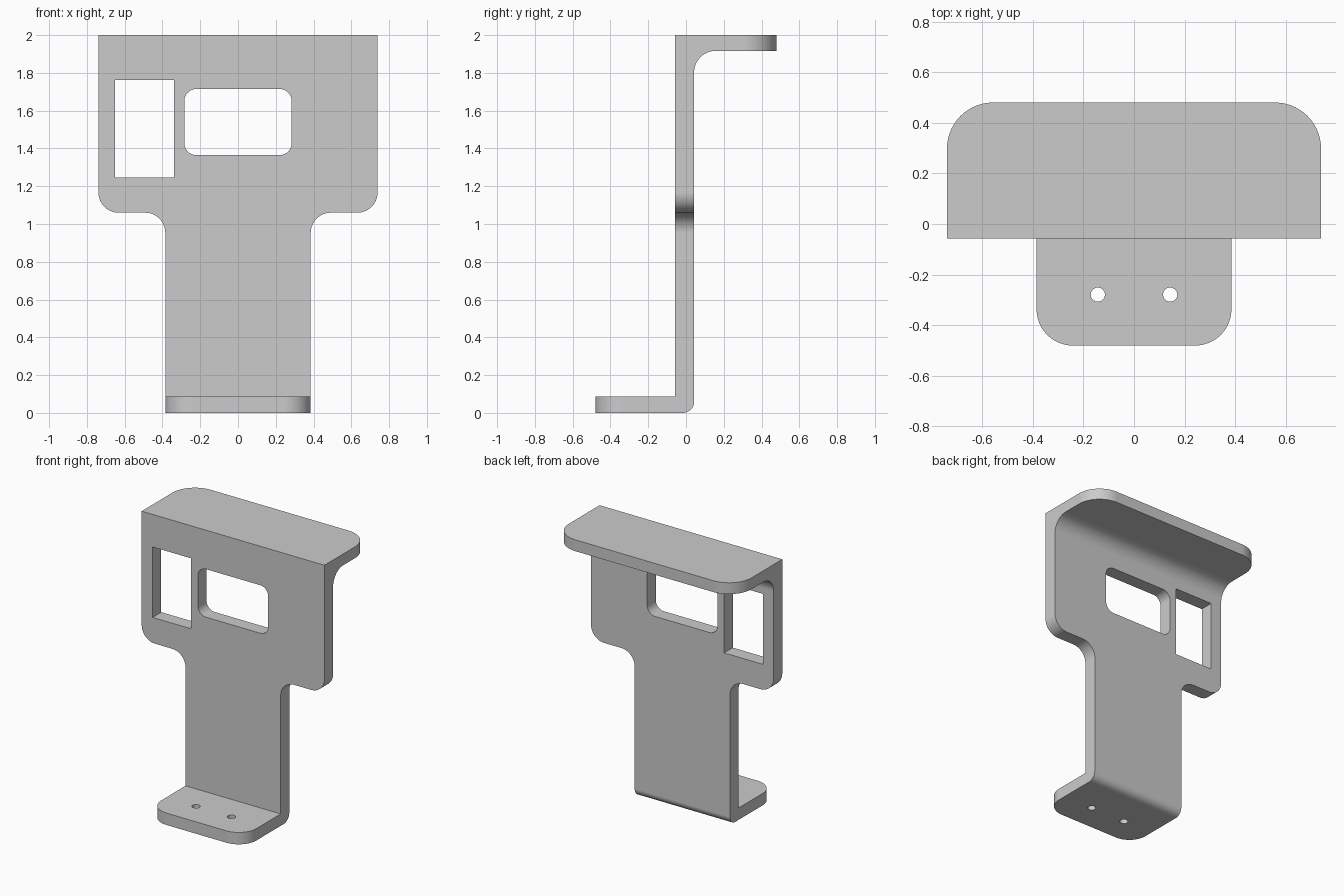
import bpy, bmesh
from math import cos, sin, pi, radians
from mathutils import Vector

cube = bpy.data.objects.get("Cube")
if cube:
    bpy.data.objects.remove(cube, do_unlink=True)

W, NECK, DEPTH = 0.739, 0.385, 0.48      # half widths and half depth
FRONT, BACK = -0.057, 0.043              # faces of the upright plate
SHELF_Z, FOOT_Z, STEP_Z = 1.917, 0.087, 1.06
FAR = 1.2


def rounded(corners, steps=14):
    """Outline from (u, v) or (u, v, radius) right-angled corners."""
    pts = []
    for i, c in enumerate(corners):
        p = Vector(c[:2])
        if len(c) == 2:
            new = [p]
        else:
            d1 = (Vector(corners[i - 1][:2]) - p).normalized()
            d2 = (Vector(corners[(i + 1) % len(corners)][:2]) - p).normalized()
            r = c[2]
            mid = p + r * (d1 + d2)
            angles = [k * pi / 2 / steps for k in range(steps + 1)]
            new = [mid - r * (d2 * cos(a) + d1 * sin(a)) for a in angles]
        for q in new:
            if not pts or (q - pts[-1]).length > 1e-5:
                pts.append(q)
    return pts


def prism(name, outline, axis, lo, hi):
    """Extrude an outline along the given axis."""
    place = {"x": lambda p, t: (t, p.x, p.y),
             "y": lambda p, t: (p.x, t, p.y),
             "z": lambda p, t: (p.x, p.y, t)}[axis]
    bm = bmesh.new()
    ends = [[bm.verts.new(place(p, t)) for p in outline] for t in (lo, hi)]
    for ring in ends:
        bm.faces.new(ring)
    n = len(outline)
    for i in range(n):
        j = (i + 1) % n
        bm.faces.new((ends[0][i], ends[0][j], ends[1][j], ends[1][i]))
    bmesh.ops.recalc_face_normals(bm, faces=bm.faces)
    mesh = bpy.data.meshes.new(name)
    bm.to_mesh(mesh)
    bm.free()
    obj = bpy.data.objects.new(name, mesh)
    bpy.context.collection.objects.link(obj)
    return obj


def combine(target, tool, operation):
    """Apply a boolean and discard the tool."""
    tool.hide_render = True
    mod = target.modifiers.new(operation, "BOOLEAN")
    mod.operation, mod.object, mod.solver = operation, tool, "EXACT"
    bpy.context.view_layer.objects.active = target
    bpy.ops.object.modifier_apply(modifier=mod.name)
    bpy.data.objects.remove(tool, do_unlink=True)


def box(x0, x1, z0, z1, *r):
    return rounded([(x0, z0, *r), (x1, z0, *r), (x1, z1, *r), (x0, z1, *r)])


# Bent side profile: foot, upright plate, shelf
side = rounded([(-DEPTH, 0), (BACK, 0, 0.06), (BACK, SHELF_Z, 0.115),
                (DEPTH, SHELF_Z), (DEPTH, 2), (FRONT, 2),
                (FRONT, FOOT_Z), (-DEPTH, FOOT_Z)])
bracket = prism("bracket", side, "x", -FAR, FAR)

# Front silhouette: wide head on a narrower neck
R = 0.107
right = [(NECK, -0.3), (NECK, STEP_Z, R), (W, STEP_Z, R), (W, 2.3)]
left = [(-c[0], *c[1:]) for c in reversed(right)]
combine(bracket, prism("silhouette", rounded(right + left), "y", -FAR, FAR), "INTERSECT")

# Openings in the head
combine(bracket, prism("square_opening", box(-0.651, -0.339, 1.247, 1.762), "y", -0.3, 0.3), "DIFFERENCE")
combine(bracket, prism("rounded_opening", box(-0.284, 0.284, 1.364, 1.715, 0.065), "y", -0.3, 0.3), "DIFFERENCE")

for s in (-1, 1):
    # Rounded free corners of the shelf and the foot
    for half, f, r, z0, z1 in ((W, 1, 0.182, 1.6, 2.3), (NECK, -1, 0.143, -0.3, 0.4)):
        x, y, e = s * half, f * DEPTH, 0.2
        corner = rounded([(x + s * e, y - f * r), (x, y - f * r), (x, y, r),
                          (x - s * r, y), (x - s * r, y + f * e), (x + s * e, y + f * e)])
        combine(bracket, prism("corner", corner, "z", z0, z1), "DIFFERENCE")
    # Screw holes in the foot
    hole = [Vector((s * 0.143 + 0.028 * cos(k * pi / 16), -0.279 + 0.028 * sin(k * pi / 16)))
            for k in range(32)]
    combine(bracket, prism("screw_hole", hole, "z", -0.3, 0.4), "DIFFERENCE")

# Single grey finish
grey = bpy.data.materials.new("light grey")
grey.use_nodes = True
colour = (0.6, 0.6, 0.6, 1)
grey.diffuse_color = colour
grey.node_tree.nodes["Principled BSDF"].inputs["Base Color"].default_value = colour
bracket.data.materials.clear()
bracket.data.materials.append(grey)

bpy.ops.object.select_all(action="DESELECT")
bracket.select_set(True)
bpy.context.view_layer.objects.active = bracket
bpy.ops.object.shade_smooth_by_angle(angle=radians(30))
weighted = bracket.modifiers.new("flat_faces", "WEIGHTED_NORMAL")
weighted.keep_sharp = True
